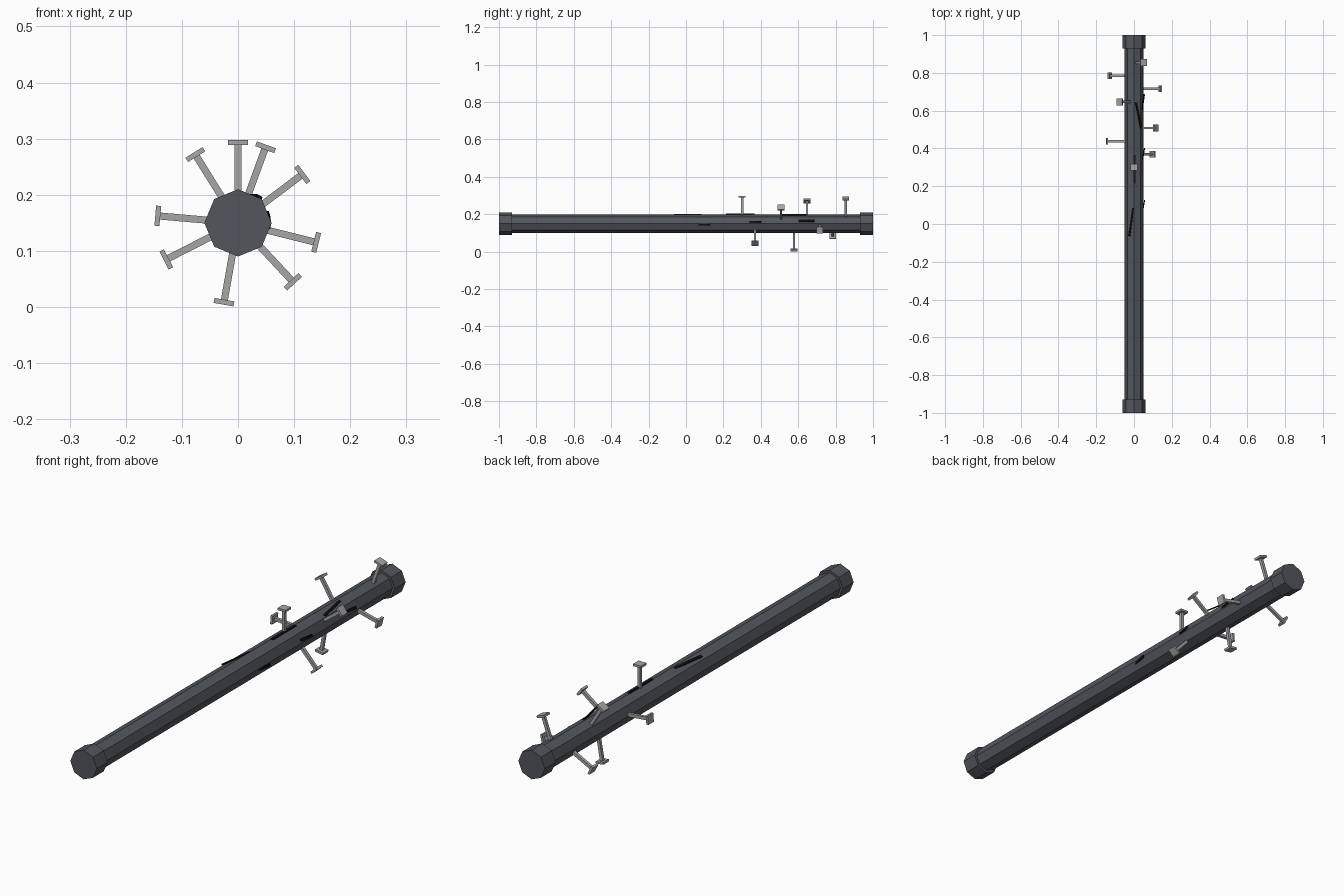
import bpy
from math import radians, sin, cos
from mathutils import Matrix, Vector

cube = bpy.data.objects.get("Cube")
if cube:
    bpy.data.objects.remove(cube, do_unlink=True)

AXIS_Z = 0.15


def material(name, rgb):
    mat = bpy.data.materials.new(name)
    mat.use_nodes = True
    mat.diffuse_color = (*rgb, 1)
    mat.node_tree.nodes["Principled BSDF"].inputs["Base Color"].default_value = (*rgb, 1)
    return mat


dark_steel = material("dark steel", (0.085, 0.092, 0.105))
nail_grey = material("nail grey", (0.38, 0.38, 0.38))
scratch_black = material("scratch black", (0.005, 0.005, 0.005))


def octagon_bar(name, radius, length, y):
    bpy.ops.mesh.primitive_cylinder_add(vertices=8, radius=radius, depth=length,
                                        location=(0, y, AXIS_Z), rotation=(radians(90), 0, 0))
    bpy.context.object.name = name
    bpy.context.object.data.materials.append(dark_steel)


def box(name, size, matrix, mat):
    bpy.ops.mesh.primitive_cube_add(size=1)
    obj = bpy.context.object
    obj.name = name
    obj.data.transform(Matrix.Diagonal((*size, 1)))
    obj.matrix_world = matrix
    obj.data.materials.append(mat)


def radial(angle, y, radius, twist=0):
    """Frame on the bar whose local z points outward; angle leans from up towards +x."""
    a = radians(angle)
    place = Matrix.Translation(Vector((radius * sin(a), y, AXIS_Z + radius * cos(a))))
    return place @ Matrix.Rotation(radians(twist), 4, 'Z') @ Matrix.Rotation(a, 4, 'Y')


# Bar with a collar at each end
octagon_bar("bar", 0.05, 1.96, 0)
for side, y in (("front", -0.965), ("back", 0.965)):
    octagon_bar(side + "_collar", 0.06, 0.07, y)

# Square-headed nails, evenly stepped along the back half
for i, angle in enumerate((0, 137, -85, 53, 190, -32, 104, -117, 20)):
    y = 0.3 + 0.0693 * i
    box(f"nail_shank_{i + 1}", (0.0125, 0.0125, 0.105), radial(angle, y, 0.0885), nail_grey)
    box(f"nail_head_{i + 1}", (0.036, 0.036, 0.009), radial(angle, y, 0.1435), nail_grey)

# Scratches: angle, y, radius, length, twist
scratches = (
    (-18, 0.01, 0.049, 0.15, -8),
    (4, 0.29, 0.051, 0.15, 0),
    (28, 0.575, 0.053, 0.14, 11),
    (73, 0.645, 0.051, 0.085, -8),
    (80, 0.37, 0.051, 0.065, -10),
    (96, 0.095, 0.051, 0.065, -10),
)
for i, (angle, y, radius, length, twist) in enumerate(scratches):
    box(f"scratch_{i + 1}", (0.011, length, 0.004), radial(angle, y, radius, twist), scratch_black)
